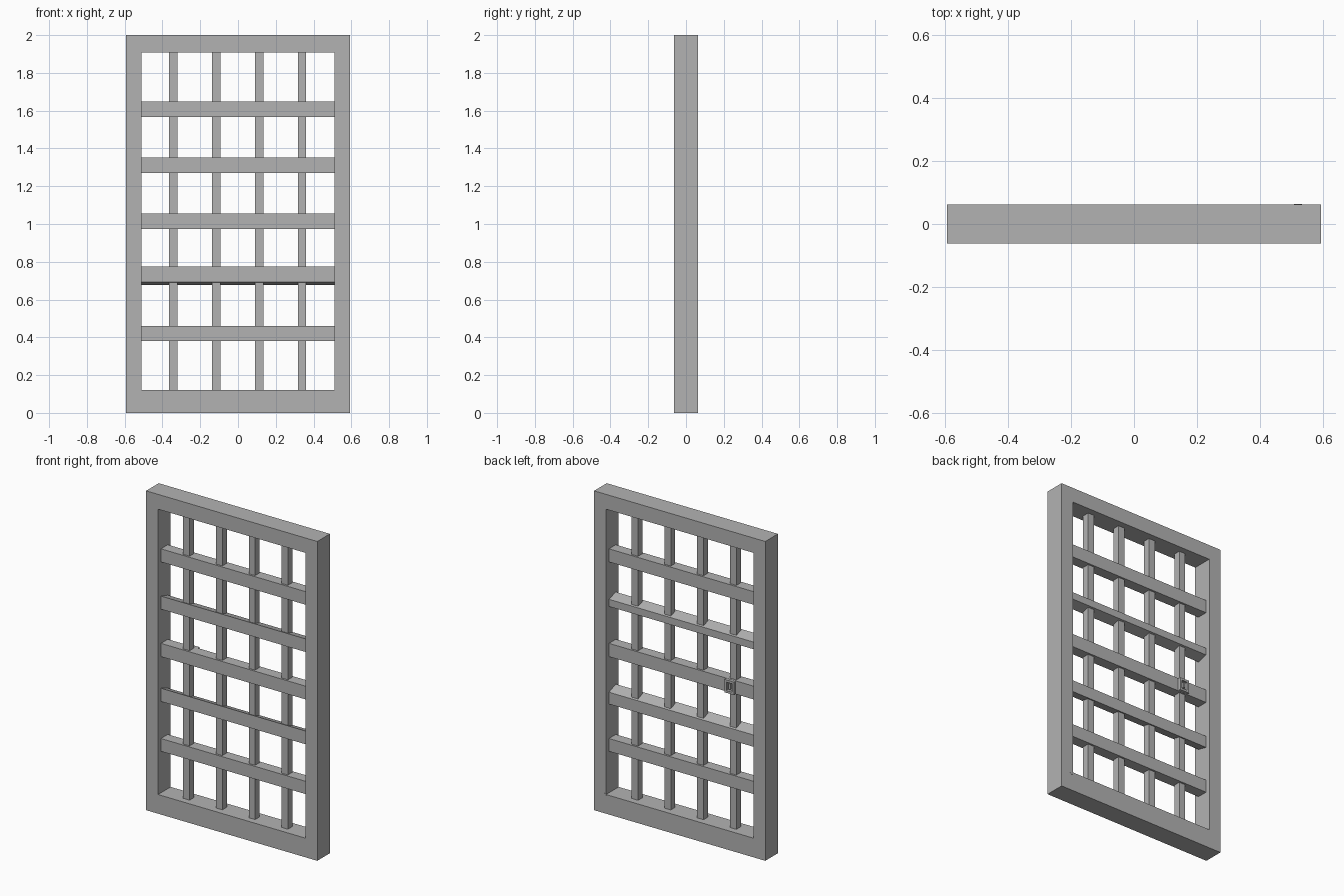
import bpy
import bmesh
from math import pi
from mathutils import Matrix

if "Cube" in bpy.data.objects:
    bpy.data.objects.remove(bpy.data.objects["Cube"], do_unlink=True)

# Single grey metal
metal = bpy.data.materials.new("grey_metal")
metal.use_nodes = True
colour = (0.45, 0.45, 0.45, 1)
metal.diffuse_color = colour
metal.node_tree.nodes["Principled BSDF"].inputs["Base Color"].default_value = colour


def finish(name, bm):
    bmesh.ops.recalc_face_normals(bm, faces=bm.faces)
    mesh = bpy.data.meshes.new(name)
    bm.to_mesh(mesh)
    bm.free()
    mesh.materials.append(metal)
    obj = bpy.data.objects.new(name, mesh)
    bpy.context.collection.objects.link(obj)
    return obj


def box(name, x, y, z):
    """Box from (low, high) ranges."""
    bm = bmesh.new()
    size = [r[1] - r[0] for r in (x, y, z)]
    mid = [(r[0] + r[1]) / 2 for r in (x, y, z)]
    bmesh.ops.create_cube(bm, size=1, matrix=Matrix.Translation(mid) @ Matrix.Diagonal((*size, 1)))
    return finish(name, bm)


def rect_ring(name, outer, inner, y0, y1):
    """Rectangular ring; rectangles are (x low, x high, z low, z high)."""
    bm = bmesh.new()

    def loop(r):
        return [bm.verts.new((x, y0, z)) for x, z in
                ((r[0], r[2]), (r[1], r[2]), (r[1], r[3]), (r[0], r[3]))]

    a, b = loop(outer), loop(inner)
    faces = [bm.faces.new((a[i], a[(i + 1) % 4], b[(i + 1) % 4], b[i])) for i in range(4)]
    new = bmesh.ops.extrude_face_region(bm, geom=faces)["geom"]
    moved = [v for v in new if isinstance(v, bmesh.types.BMVert)]
    bmesh.ops.translate(bm, verts=moved, vec=(0, y1 - y0, 0))
    return finish(name, bm)


def cross_bar(name, front, back):
    """Horizontal bar whose front and back z ranges may differ."""
    bm = bmesh.new()
    profile = [(-BAR, front[0]), (BAR, back[0]), (BAR, back[1]), (-BAR, front[1])]
    face = bm.faces.new([bm.verts.new((-INNER, y, z)) for y, z in profile])
    new = bmesh.ops.extrude_face_region(bm, geom=[face])["geom"]
    moved = [v for v in new if isinstance(v, bmesh.types.BMVert)]
    bmesh.ops.translate(bm, verts=moved, vec=(2 * INNER, 0, 0))
    return finish(name, bm)


WIDTH, INNER, DEPTH, BAR, ROD = 0.593, 0.51, 0.0625, 0.034, 0.022

# Outer frame
rect_ring("outer_frame", (-WIDTH, WIDTH, 0, 2), (-INNER, INNER, 0.12, 1.907), -DEPTH, DEPTH)

# Upright rods
for i in range(4):
    x = -0.342 + i * 0.227
    box(f"upright_rod_{i + 1}", (x - ROD, x + ROD), (-ROD, ROD), (0.11, 1.92))

# Cross bars, two of them tapered or dropped toward the back
bars = [
    ((0.38, 0.46), (0.38, 0.46)),
    ((0.692, 0.775), (0.676, 0.75)),
    ((0.973, 1.056), (0.973, 1.056)),
    ((1.27, 1.352), (1.287, 1.332)),
    ((1.566, 1.648), (1.566, 1.648)),
]
for i, (front, back) in enumerate(bars):
    cross_bar(f"cross_bar_{i + 1}", front, back)

# Small latch on the back of the middle bar
rect_ring("latch_rim", (-0.368, -0.302, 0.974, 1.055), (-0.354, -0.316, 0.988, 1.041), BAR - 0.004, 0.052)
box("latch_bolt", (-0.341, -0.329), (BAR - 0.004, 0.049), (1.0, 1.035))

# Tiny pin at the lower back corner
bm = bmesh.new()
bmesh.ops.create_cone(bm, cap_ends=True, segments=8, radius1=0.012, radius2=0.012, depth=0.012,
                      matrix=Matrix.Translation((0.52, 0.058, 0.115)) @ Matrix.Rotation(pi / 2, 4, "X"))
finish("corner_pin", bm)
